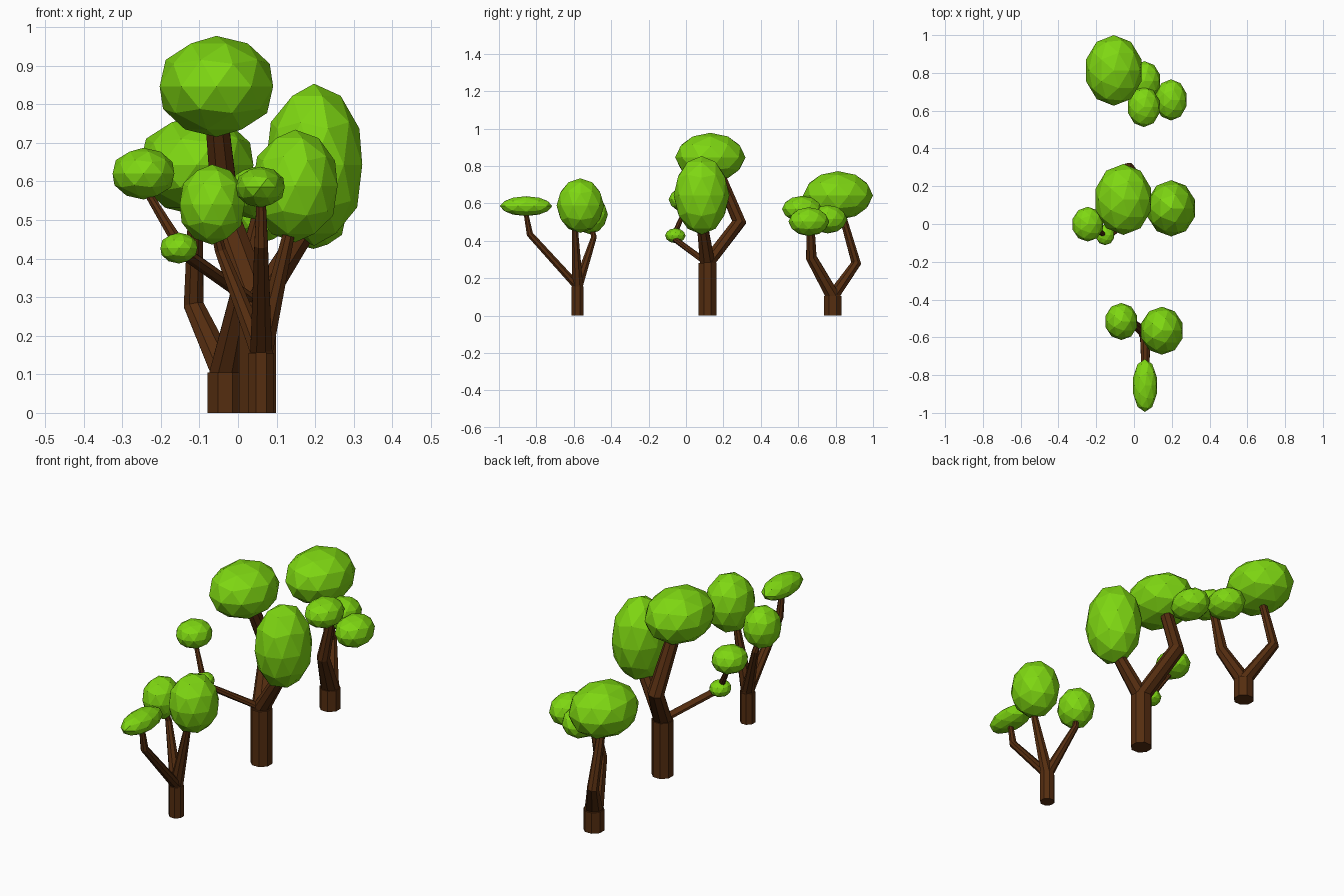
import bpy, bmesh, math
from mathutils import Vector

if "Cube" in bpy.data.objects:
    bpy.data.objects.remove(bpy.data.objects["Cube"])


def material(name, color):
    m = bpy.data.materials.new(name)
    m.diffuse_color = color
    m.use_nodes = True
    m.node_tree.nodes["Principled BSDF"].inputs["Base Color"].default_value = m.diffuse_color
    return m


BARK = material("bark", (0.09, 0.026, 0.005, 1))
LEAF = material("leaf", (0.21, 0.68, 0.006, 1))
SIDES = 8


def finish(bm, name, mat):
    bmesh.ops.recalc_face_normals(bm, faces=bm.faces)
    me = bpy.data.meshes.new(name)
    bm.to_mesh(me)
    bm.free()
    me.materials.append(mat)
    ob = bpy.data.objects.new(name, me)
    bpy.context.collection.objects.link(ob)
    return ob


def loft(bm, path):
    """Tapered faceted limb through (point, radius) pairs; the first ring is level."""
    pts = [Vector(p) for p, r in path]
    rings = []
    for i, (p, r) in enumerate(path):
        if i == 0:
            d = Vector((0, 0, 1))
        else:
            d = (pts[i] - pts[i - 1]).normalized()
            if i + 1 < len(pts):
                d = (d + (pts[i + 1] - pts[i]).normalized()).normalized()
        q = Vector((0, 0, 1)).rotation_difference(d)
        ring = []
        for k in range(SIDES):
            a = 2 * math.pi * (k + 0.5) / SIDES
            ring.append(bm.verts.new(pts[i] + q @ Vector((r * math.cos(a), r * math.sin(a), 0))))
        rings.append(ring)
    for lo, hi in zip(rings, rings[1:]):
        for k in range(SIDES):
            n = (k + 1) % SIDES
            bm.faces.new((lo[k], lo[n], hi[n], hi[k]))
    bm.faces.new(rings[0][::-1])
    bm.faces.new(rings[-1])


def foliage(name, center, radii):
    bm = bmesh.new()
    bmesh.ops.create_icosphere(bm, subdivisions=2, radius=1)
    ext = [max(abs(v.co[i]) for v in bm.verts) for i in range(3)]
    for v in bm.verts:
        v.co = Vector([center[i] + v.co[i] * radii[i] / ext[i] for i in range(3)])
    finish(bm, name, LEAF)


def tree(name, base, height, r, limbs, clumps):
    bm = bmesh.new()
    fork = (base[0], base[1], height)
    loft(bm, [((base[0], base[1], 0), r), (fork, r)])
    for start, limb in limbs:
        loft(bm, [(fork, r * start)] + limb)
    finish(bm, name + "_trunk", BARK)
    for i, (c, s) in enumerate(clumps):
        foliage(f"{name}_foliage_{i + 1}", c, s)


# Front tree
tree("front_tree", (0.06, -0.58), 0.155, 0.036, [
    (0.85, [((0.06, -0.835, 0.435), 0.019), ((0.06, -0.86, 0.57), 0.012)]),
    (0.9, [((0.14, -0.595, 0.5), 0.015)]),
    (0.85, [((-0.045, -0.492, 0.42), 0.016), ((-0.065, -0.512, 0.5), 0.012)]),
], [
    ((0.058, -0.855, 0.585), (0.063, 0.14, 0.053)),
    ((0.148, -0.565, 0.588), (0.11, 0.127, 0.146)),
    ((-0.067, -0.516, 0.54), (0.084, 0.098, 0.104)),
])

# Middle tree
tree("middle_tree", (0.051, 0.115), 0.28, 0.052, [
    (0.9, [((-0.03, 0.285, 0.5), 0.04), ((-0.055, 0.175, 0.76), 0.032)]),
    (0.85, [((0.19, 0.085, 0.5), 0.03)]),
    (0.6, [((-0.14, -0.07, 0.415), 0.018), ((-0.24, 0.0, 0.58), 0.01)]),
], [
    ((-0.056, 0.13, 0.846), (0.147, 0.188, 0.131)),
    ((0.197, 0.083, 0.643), (0.125, 0.149, 0.21)),
    ((-0.245, -0.001, 0.62), (0.08, 0.092, 0.067)),
    ((-0.153, -0.057, 0.427), (0.048, 0.055, 0.04)),
])

# Back tree
tree("back_tree", (-0.033, 0.785), 0.105, 0.05, [
    (0.85, [((-0.115, 0.91, 0.28), 0.028), ((-0.11, 0.835, 0.54), 0.02)]),
    (0.9, [((0.01, 0.67, 0.31), 0.031), ((0.06, 0.665, 0.53), 0.02)]),
], [
    ((-0.107, 0.813, 0.642), (0.147, 0.187, 0.13)),
    ((0.055, 0.758, 0.515), (0.083, 0.104, 0.076)),
    ((0.052, 0.62, 0.57), (0.083, 0.107, 0.07)),
    ((0.196, 0.657, 0.502), (0.082, 0.109, 0.077)),
])
